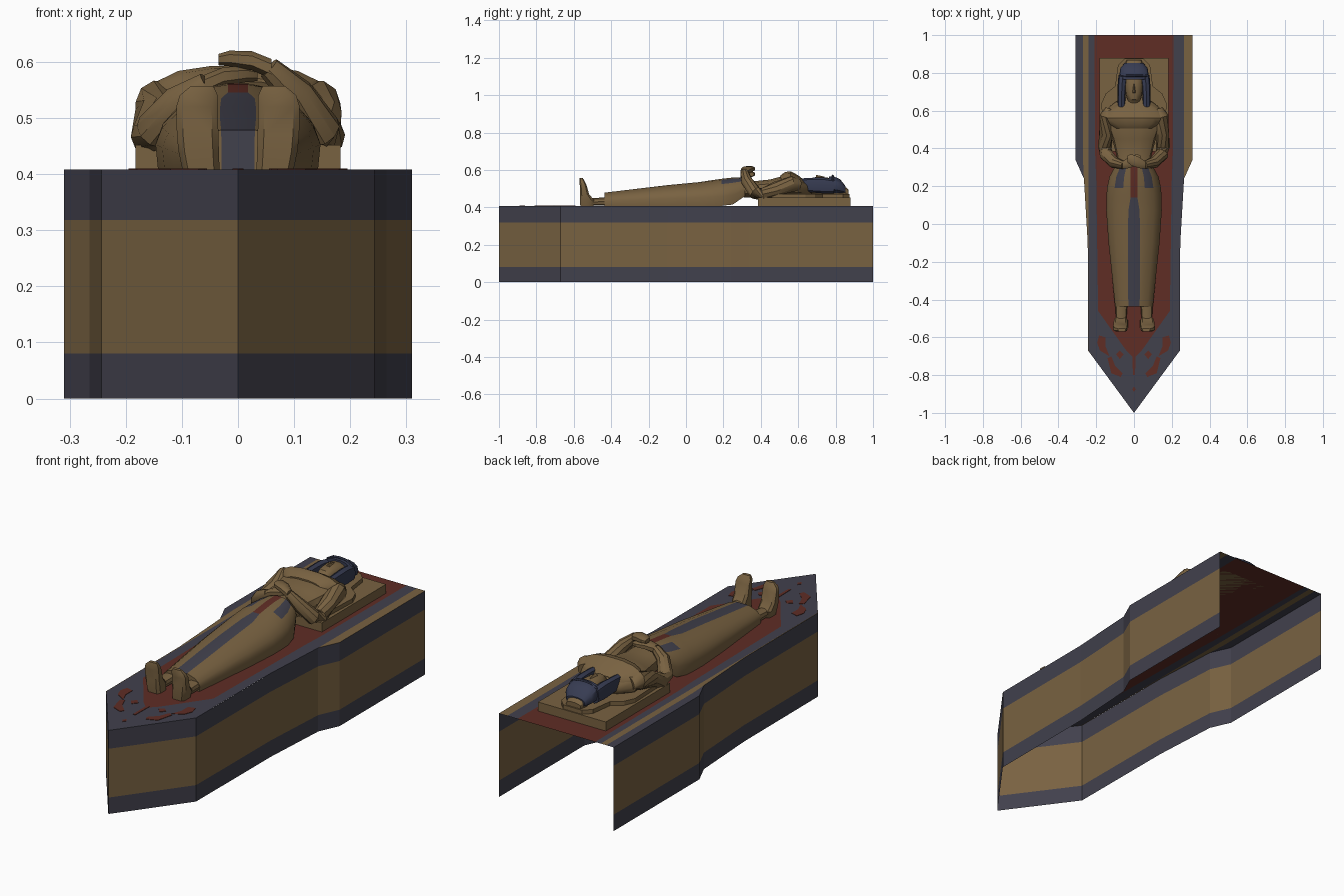
import bpy, bmesh, math
from mathutils import Vector

if "Cube" in bpy.data.objects:
    bpy.data.objects.remove(bpy.data.objects["Cube"])

def material(name, rgb):
    m = bpy.data.materials.new(name)
    m.diffuse_color = (*rgb, 1)
    m.use_nodes = True
    m.node_tree.nodes["Principled BSDF"].inputs["Base Color"].default_value = m.diffuse_color
    return m

MATS = [material("sandstone", (.19, .122, .053)),
        material("slate", (.053, .052, .073)),
        material("dark_red", (.115, .026, .018)),
        material("headdress_blue", (.038, .045, .085))]
TAN, SLATE, RED, BLUE = range(4)
TOP = .408  # height of the lid surface

def finish(name, bm, smooth=True, fix=True):
    bmesh.ops.remove_doubles(bm, verts=bm.verts, dist=1e-5)
    if fix:
        bmesh.ops.recalc_face_normals(bm, faces=bm.faces)
    me = bpy.data.meshes.new(name)
    bm.to_mesh(me)
    bm.free()
    for m in MATS:
        me.materials.append(m)
    if smooth:
        for p in me.polygons:
            p.use_smooth = True
        me.set_sharp_from_angle(angle=math.radians(35))
    ob = bpy.data.objects.new(name, me)
    bpy.context.collection.objects.link(ob)
    return ob

def quad(bm, pts, mat):
    f = []
    for p in pts:
        if not f or (Vector(p) - f[-1]).length > 1e-6:
            f.append(Vector(p))
    if (f[0] - f[-1]).length < 1e-6:
        f.pop()
    if len(f) > 2:
        bm.faces.new([bm.verts.new(p) for p in f]).material_index = mat

def skin(name, loops, mat=TAN):
    """Bridge closed loops of points and cap both ends."""
    bm = bmesh.new()
    rings = [[bm.verts.new(p) for p in lp] for lp in loops]
    n = len(rings[0])
    for a, b in zip(rings, rings[1:]):
        for i in range(n):
            bm.faces.new((a[i], a[(i+1) % n], b[(i+1) % n], b[i]))
    bm.faces.new(rings[0])
    bm.faces.new(rings[-1])
    for f in bm.faces:
        f.material_index = mat
    return finish(name, bm)

def loft_y(name, secs, mat=TAN, n=14, power=.8):
    """Rounded sections along y: (y, centre x, half width, low z, high z)."""
    def c(v):
        return math.copysign(abs(v) ** power, v)
    return skin(name, [[(x + w*c(math.cos(2*math.pi*i/n)), y,
                         (lo+hi)/2 + (hi-lo)/2*c(math.sin(2*math.pi*i/n)))
                        for i in range(n)] for y, x, w, lo, hi in secs], mat)

def tube(name, path, mat=TAN, n=10):
    """Round limb along points (x, y, z, radius)."""
    pts = [Vector(p[:3]) for p in path]
    loops = []
    for k, p in enumerate(pts):
        d = (pts[min(k+1, len(pts)-1)] - pts[max(k-1, 0)]).normalized()
        u = d.cross(Vector((.3, .9, .3))).normalized()
        v = d.cross(u)
        r = path[k][3]
        loops.append([p + r*(u*math.cos(2*math.pi*i/n) + v*math.sin(2*math.pi*i/n)) for i in range(n)])
    return skin(name, loops, mat)

def slab(name, pts, lo, hi, mat=TAN):
    ob = skin(name, [[(x, y, z) for x, y in pts] for z in (lo, hi)], mat)
    for p in ob.data.polygons:
        p.use_smooth = False

def mirrored(half):
    return half + [(-x, y) for x, y in reversed(half) if abs(x) > 1e-6]

# Coffin walls: open at the bottom and at the head end, three colour bands
outline = [(.31, 1), (.31, .34), (.265, .24), (.245, -.1), (.243, -.67), (0, -1)]
bm = bmesh.new()
for s in (1, -1):
    for (x0, y0), (x1, y1) in zip(outline, outline[1:]):
        for z0, z1, m in ((0, .08, SLATE), (.08, .318, TAN), (.318, TOP, SLATE)):
            q = [(s*x0, y0, z0), (s*x0, y0, z1), (s*x1, y1, z1), (s*x1, y1, z0)]
            quad(bm, q if s > 0 else q[::-1], m)
finish("coffin_walls", bm, False, False)

# Lid: strips with red centre, slate border and sandstone edge stripes
stations = [(1, .21, .31), (.34, .205, .31), (.24, .20, .265), (-.1, .195, .245),
            (-.46, .19, .243), (-.65, .055, .243), (-.67, .04, .243), (-.71, 0, .2135), (-1, 0, 0)]
bm = bmesh.new()
for s, t0, t1 in ((1, .265, .31), (-1, .24, .27)):
    for (ya, ra, oa), (yb, rb, ob) in zip(stations, stations[1:]):
        ca = [0, ra, max(ra, min(t0, oa)), max(ra, min(t1, oa)), oa]
        cb = [0, rb, max(rb, min(t0, ob)), max(rb, min(t1, ob)), ob]
        for i, m in enumerate((RED, SLATE, TAN, SLATE)):
            q = [(s*ca[i], ya, TOP), (s*cb[i], yb, TOP), (s*cb[i+1], yb, TOP), (s*ca[i+1], ya, TOP)]
            quad(bm, q if s > 0 else q[::-1], m)
finish("coffin_lid", bm, False, False)

# Red ornaments painted at the foot end
for s in (1, -1):
    slab("foot_ornament_outer", [(s*x, y) for x, y in
         ((.15, -.6), (.185, -.59), (.195, -.63), (.18, -.67), (.13, -.7), (.15, -.65))], TOP, TOP+.002, RED)
    slab("foot_ornament_inner", [(s*x, y) for x, y in
         ((.14, -.71), (.12, -.70), (.10, -.75), (.06, -.79), (.07, -.81), (.12, -.79))], TOP, TOP+.002, RED)
    slab("foot_ornament_dot", [(s*x, y) for x, y in
         ((.055, -.69), (.075, -.67), (.095, -.69), (.075, -.715))], TOP, TOP+.002, RED)
slab("foot_ornament_stem", [(-.008, -.69), (.008, -.69), (.006, -.8), (-.006, -.8)], TOP, TOP+.002, RED)
slab("foot_ornament_tip", [(0, -.86), (.01, -.875), (0, -.89), (-.01, -.875)], TOP, TOP+.002, RED)

# Cushions under head and shoulders
slab("lower_cushion", mirrored([(.183, .88), (.183, .385)]), TOP, .452)
slab("upper_cushion", mirrored([(.05, .875), (.085, .84), (.10, .73), (.15, .69), (.172, .64), (.165, .46)]), .452, .472)

# Long skirt: (y, half width, low z, high z, half width of centre stripe)
secs = [(.315, .095, .46, .562, .018), (.25, .13, .415, .560, .018), (.19, .143, TOP, .553, .018),
        (.14, .146, TOP, .546, .018), (.07, .147, TOP, .536, .03), (-.1, .135, TOP, .52, .032),
        (-.27, .117, TOP, .5, .032), (-.437, .1, TOP, .48, .03)]
bm = bmesh.new()
rows = []
for y, w, lo, hi, s in secs:
    xs = [s, .4*w, .72*w, .92*w, w]
    xs = [-x for x in reversed(xs)] + xs
    side = lo + (hi-lo)*.35
    top = [Vector((x, y, side + (hi-side)*max(0, 1-abs(x/w)**2.4)**.6)) for x in xs]
    rows.append((top, [Vector((x*.97, y, lo)) for x in xs]))
def skirt_mat(i, y):
    if i == 4:
        return RED if y > .14 else SLATE
    return SLATE if i in (2, 6) and y > .21 else TAN
for k, (a, b) in enumerate(zip(rows, rows[1:])):
    y = (a[0][0].y + b[0][0].y)/2
    for i in range(9):
        m = skirt_mat(i, y)
        quad(bm, (a[0][i], a[0][i+1], b[0][i+1], b[0][i]), m)
        quad(bm, (a[1][i], a[1][i+1], b[1][i+1], b[1][i]), TAN)
    for i in (0, 9):
        quad(bm, (a[0][i], b[0][i], b[1][i], a[1][i]), TAN)
for t, b in (rows[0], rows[-1]):
    for i in range(9):
        quad(bm, (t[i], t[i+1], b[i+1], b[i]), SLATE if i == 4 else TAN)
finish("long_skirt", bm)

# Torso with raised collar over the shoulders
loft_y("torso", [(.28, 0, .085, .455, .55), (.36, 0, .092, .45, .54), (.45, 0, .115, .45, .55),
                 (.53, 0, .145, .45, .572), (.6, 0, .155, .455, .56), (.645, 0, .10, .46, .535),
                 (.67, 0, .045, .47, .52)])
loft_y("shoulder_collar", [(.505, 0, .10, .5, .572), (.53, 0, .135, .485, .59), (.56, 0, .155, .48, .594),
                           (.60, 0, .15, .48, .572), (.64, 0, .09, .48, .54)])

# Head, nose and headdress
loft_y("head", [(.62, 0, .032, .48, .53), (.648, 0, .035, .475, .54), (.66, 0, .035, .47, .556),
                (.69, 0, .045, .465, .562), (.74, 0, .05, .46, .562), (.78, 0, .05, .46, .556),
                (.83, 0, .05, .455, .53), (.868, 0, .04, .46, .495)])
skin("nose", [[(-.011, .694, .558), (.011, .694, .558), (0, .696, .574)],
              [(-.004, .74, .558), (.004, .74, .558), (0, .74, .564)]])
loft_y("headdress_cap", [(.765, 0, .074, .475, .567), (.79, 0, .077, .472, .567),
                         (.825, 0, .072, .47, .55), (.852, 0, .05, .47, .515)], BLUE)
for s in (1, -1):
    loft_y("headdress_side", [(.62, s*.066, .021, .485, .555), (.67, s*.066, .021, .48, .558),
                              (.73, s*.064, .023, .475, .56), (.79, s*.058, .024, .475, .55)], BLUE, 8)
    tube("headband", [(s*.075, .782, .50, .006), (s*.066, .785, .548, .006),
                      (s*.035, .785, .566, .006), (0, .785, .569, .006)], BLUE, 6)

# Arms folded over the waist, one hand resting on the other
for name, s, lift in (("right_arm", 1, .012), ("left_arm", -1, -.016)):
    tube(name, [(s*.125, .605, .52, .03), (s*.14, .57, .525, .043), (s*.148, .48, .5, .038),
                (s*.155, .41, .468, .036), (s*.148, .37, .478, .036),
                (s*.105, .325, .536+lift/2, .031), (s*.055, .312, .577+lift, .021)])
    skin(name.replace("arm", "hand"),
         [[(s*x, y + d*hy, z + lift + e*hz) for d, e in
           ((1, .5), (.5, 1), (-.5, 1), (-1, .5), (-1, -.5), (-.5, -1), (.5, -1), (1, -.5))]
          for x, y, z, hy, hz in ((.06, .312, .575, .02, .018), (.025, .326, .590, .03, .017),
                                  (-.015, .34, .594, .03, .014), (-.035, .345, .592, .018, .01))])

# Upright feet with ankles
for s in (1, -1):
    skin("foot", [[(s*(x + w*a), y + d*b, z) for a, b in
                   ((1, .6), (.7, 1), (-.7, 1), (-1, .6), (-1, -.6), (-.7, -1), (.7, -1), (1, -.6))]
                  for z, x, w, y, d in ((TOP, .066, .033, -.53, .035), (.44, .07, .036, -.53, .038),
                                        (.47, .072, .037, -.543, .025), (.52, .073, .037, -.55, .018),
                                        (.54, .07, .034, -.556, .014), (.557, .064, .02, -.56, .008))])
    loft_y("ankle", [(-.55, s*.068, .03, TOP, .45), (-.5, s*.068, .028, TOP, .45),
                     (-.42, s*.066, .032, TOP, .455)], TAN, 10)
